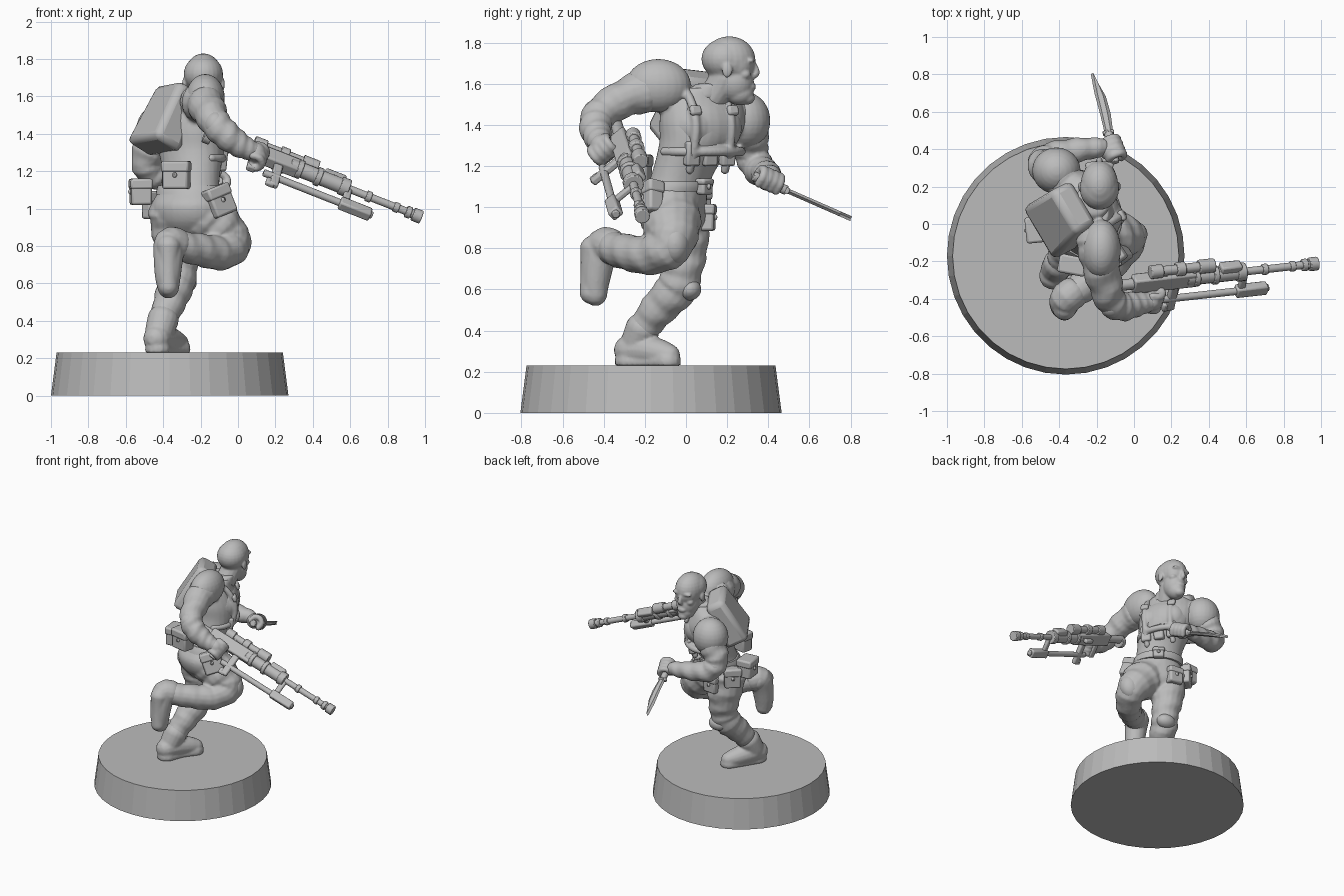
import bpy, bmesh, math
from mathutils import Vector as V, Matrix

if "Cube" in bpy.data.objects:
    bpy.data.objects.remove(bpy.data.objects["Cube"])

grey = bpy.data.materials.new("plain grey")
grey.diffuse_color = (0.5, 0.5, 0.5, 1)
grey.use_nodes = True
grey.node_tree.nodes["Principled BSDF"].inputs["Base Color"].default_value = grey.diffuse_color


def make(name, bm, voxel=0, bevel=0):
    """Turn a bmesh into an object; voxel fuses overlapping pieces."""
    bmesh.ops.recalc_face_normals(bm, faces=bm.faces)
    me = bpy.data.meshes.new(name)
    bm.to_mesh(me)
    bm.free()
    me.materials.append(grey)
    ob = bpy.data.objects.new(name, me)
    bpy.context.collection.objects.link(ob)
    if voxel:
        m = ob.modifiers.new("fuse", 'REMESH')
        m.mode, m.voxel_size, m.use_smooth_shade = 'VOXEL', voxel, True
        s = ob.modifiers.new("soften", 'SMOOTH')
        s.factor, s.iterations = 0.5, 2
    if bevel:
        b = ob.modifiers.new("bevel", 'BEVEL')
        b.width, b.segments = bevel, 2
    return ob


def frame(x, z, at=(0, 0, 0)):
    x = V(x).normalized()
    y = V(z).cross(x).normalized()
    m = Matrix((x, y, x.cross(y))).transposed().to_4x4()
    m.translation = V(at)
    return m


def spline(pts, n=4):
    out = []
    for i in range(len(pts) - 1):
        p = [pts[max(0, min(len(pts) - 1, i + k))] for k in (-1, 0, 1, 2)]
        for s in range(n):
            t = s / n
            out.append([0.5 * (2*b + (c-a)*t + (2*a-5*b+4*c-d)*t*t + (3*b-a-3*c+d)*t**3)
                        for a, b, c, d in zip(*p)])
    return out + [list(pts[-1])]


def skin(bm, rings):
    rows = [[bm.verts.new(c) for c in r] for r in rings]
    n = len(rows[0])
    for a, b in zip(rows, rows[1:]):
        for i in range(n):
            bm.faces.new((a[i], a[(i+1) % n], b[(i+1) % n], b[i]))
    bm.faces.new(rows[0])
    bm.faces.new(rows[-1])


def tube(bm, pts, wrinkle=0, sides=16):
    """Round-ended limb through (x, y, z, radius) points."""
    p = spline(pts)
    c, r = [V(q[:3]) for q in p], [q[3] for q in p]
    d0, d1 = (c[0]-c[1]).normalized(), (c[-1]-c[-2]).normalized()
    a, b, ra, rb = c[0], c[-1], r[0], r[-1]
    for k, e in ((0.95, 0.25), (0.72, 0.65), (0.3, 0.92)):
        c = [a + d0*ra*e] + c + [b + d1*rb*e]
        r = [ra*k] + r + [rb*k]
    t = [(c[min(i+1, len(c)-1)] - c[max(i-1, 0)]).normalized() for i in range(len(c))]
    q, rings = t[0].to_track_quat('Z', 'Y'), []
    for i in range(len(c)):
        if i:
            q = t[i-1].rotation_difference(t[i]) @ q
        ring = []
        for k in range(sides):
            g = math.tau*k/sides
            w = r[i]*(1 + wrinkle*math.sin(i*2.1 + 2*math.cos(g)))
            ring.append(c[i] + q @ V((w*math.cos(g), w*math.sin(g), 0)))
        rings.append(ring)
    skin(bm, rings)


def blob(bm, at, size, m=None):
    m = Matrix.Translation(at) @ (m or Matrix()) @ Matrix.Diagonal((*size, 1))
    bmesh.ops.create_uvsphere(bm, u_segments=24, v_segments=14, radius=1, matrix=m)


def block(bm, at, size, m=None):
    m = (m or Matrix()) @ Matrix.Translation(at) @ Matrix.Diagonal((*size, 1))
    return bmesh.ops.create_cube(bm, size=1, matrix=m)["verts"]


def rod(bm, m, x0, x1, z, r):
    """Cylinder along local x of the frame m."""
    t = Matrix.Translation(((x0+x1)/2, 0, z)) @ Matrix.Rotation(math.pi/2, 4, 'Y')
    bmesh.ops.create_cone(bm, cap_ends=True, segments=14, radius1=r, radius2=r, depth=x1-x0, matrix=m @ t)


def stack(bm, rows, n=28):
    """Horizontal ellipses: x, y, z, half width, half depth, turn."""
    rings = []
    for x, y, z, a, b, deg in spline(rows):
        rot = Matrix.Rotation(math.radians(deg), 3, 'Z')
        rings.append([V((x, y, z)) + rot @ V((a*math.cos(math.tau*k/n), b*math.sin(math.tau*k/n), 0))
                      for k in range(n)])
    skin(bm, rings)


def hand(bm, at, axis, palm):
    """Fist closed round an axis."""
    at, ax, u = V(at), V(axis).normalized(), V(palm).normalized()
    v = ax.cross(u).normalized()
    u = v.cross(ax)
    blob(bm, at + u*0.025, (0.055, 0.052, 0.055))
    for i in range(4):
        o = at + ax*(i-1.5)*0.032
        tube(bm, [(*(o + (u*math.cos(g) + v*math.sin(g))*0.042), 0.021)
                  for g in (0, 1, 2, 3, 4)], sides=8)


def torso_point(l, f, z):
    return V((-0.26 + 0.5*l + 0.86*f, 0.07 - 0.86*l + 0.5*f, z))


# round base
bm = bmesh.new()
bmesh.ops.create_cone(bm, cap_ends=True, segments=36, radius1=0.635, radius2=0.605,
                      depth=0.23, matrix=Matrix.Translation((-0.365, -0.17, 0.115)))
make("round_base", bm)

# trousers: standing leg, raised leg
bm = bmesh.new()
tube(bm, [(-.34, -.03, .98, .14), (-.33, -.01, .82, .12), (-.315, -.02, .69, .1), (-.33, -.05, .6, .1),
          (-.365, -.14, .5, .088), (-.4, -.21, .4, .073), (-.42, -.24, .31, .07)], .05)
tube(bm, [(-.2, -.08, .98, .15), (-.11, -.07, .9, .14), (-.04, -.08, .81, .11), (-.1, -.18, .765, .095),
          (-.2, -.28, .78, .088), (-.31, -.36, .8, .082), (-.37, -.39, .81, .08)], .045)
# pelvis and torso
stack(bm, [(-.27, -.05, .85, .1, .09, -30), (-.27, -.06, .93, .19, .15, -30), (-.27, -.07, 1.02, .2, .16, -30),
           (-.26, -.04, 1.1, .17, .14, -35), (-.25, 0, 1.2, .17, .14, -45), (-.25, .06, 1.32, .2, .165, -55),
           (-.26, .08, 1.42, .22, .17, -60), (-.27, .08, 1.52, .2, .14, -60), (-.24, .09, 1.58, .12, .1, -60)])
# sleeves
tube(bm, [(-.2, -.1, 1.57, .11), (-.17, -.25, 1.55, .1), (-.13, -.4, 1.47, .083),
          (-.07, -.44, 1.4, .08), (.01, -.43, 1.34, .068), (.07, -.42, 1.31, .055)], .07)
tube(bm, [(-.38, .24, 1.45, .1), (-.45, .3, 1.35, .1), (-.49, .32, 1.25, .083), (-.44, .36, 1.18, .078),
          (-.3, .395, 1.16, .066), (-.18, .41, 1.15, .052)], .07)
make("uniform", bm, .01)

# chest armour, shoulder plates, straps and collar
bm = bmesh.new()
turn = Matrix.Rotation(math.radians(-60), 4, 'Z')
blob(bm, torso_point(0, .06, 1.39), (.19, .12, .15), turn)
for s in (-1, 1):
    blob(bm, torso_point(s*.075, .09, 1.39), (.095, .085, .1), turn)
    tube(bm, [(*torso_point(s*.1 + .02, f, z), .022) for f, z in
              ((.1, 1.18), (.15, 1.3), (.16, 1.42), (.1, 1.53), (0, 1.585), (-.1, 1.54))], sides=10)
tube(bm, [(*torso_point(.21*math.sin(g), .165*math.cos(g), 1.27), .024)
          for g in (-1.5, -1, -.5, 0, .5, 1, 1.5)], sides=10)
blob(bm, (-.175, -.135, 1.59), (.105, .16, .13))
blob(bm, (-.415, .285, 1.42), (.13, .125, .14))
stack(bm, [(-.23, .1, 1.53, .11, .1, -60), (-.22, .12, 1.58, .095, .09, -60), (-.21, .13, 1.6, .08, .08, -60)])
make("armour_and_straps", bm, .009)

# head: neck, skull, jaw, nose, brow, ears
bm = bmesh.new()
tube(bm, [(-.22, .1, 1.5, .08), (-.2, .15, 1.56, .075), (-.185, .19, 1.63, .075)])
blob(bm, (-.185, .21, 1.715), (.1, .128, .115))
blob(bm, (-.185, .19, 1.72), (.105, .115, .1))
blob(bm, (-.185, .25, 1.7), (.09, .085, .1))
blob(bm, (-.185, .24, 1.61), (.08, .09, .1))
blob(bm, (-.185, .26, 1.555), (.062, .07, .06))
blob(bm, (-.185, .295, 1.53), (.04, .04, .032))
tube(bm, [(-.185, .325, 1.7, .015), (-.185, .342, 1.66, .017), (-.185, .335, 1.645, .02)], sides=8)
blob(bm, (-.185, .32, 1.585), (.035, .02, .02))
for s in (-1, 1):
    blob(bm, (-.185 + s*.102, .2, 1.665), (.012, .026, .036))
    blob(bm, (-.185 + s*.035, .315, 1.712), (.045, .02, .015))
    blob(bm, (-.185 + s*.05, .285, 1.645), (.03, .03, .025))
make("head", bm, .007)

# gloved hands
bm = bmesh.new()
hand(bm, (.1, -.4, 1.28), (.25, .75, .6), (-.3, -.7, .6))
hand(bm, (-.11, .40, 1.13), (-.12, .3, -.13), (-1, -.1, .1))
make("hands", bm, .008)

# boots with cuffs and soles
bm = bmesh.new()
tube(bm, [(-.4, -.21, .41, .085), (-.42, -.24, .34, .078), (-.425, -.25, .3, .072)])
tube(bm, [(-.435, -.28, .305, .074), (-.395, -.2, .305, .076), (-.345, -.12, .29, .066), (-.315, -.08, .28, .054)])
tube(bm, [(-.43, -.28, .25, .07), (-.38, -.18, .25, .06), (-.315, -.085, .25, .064)])
tube(bm, [(-.33, -.37, .81, .088), (-.365, -.4, .815, .085), (-.372, -.425, .74, .08),
          (-.375, -.44, .64, .07), (-.372, -.44, .575, .058)])
tube(bm, [(-.372, -.45, .8, .066), (-.372, -.465, .7, .048), (-.372, -.465, .58, .052)])
bmesh.ops.bisect_plane(bm, geom=bm.verts[:] + bm.edges[:] + bm.faces[:],
                       plane_co=(0, 0, .23), plane_no=(0, 0, -1), clear_outer=True)
bmesh.ops.holes_fill(bm, edges=[e for e in bm.edges if e.is_boundary])
make("boots", bm, .009)

# knee pads and elbow pads
bm = bmesh.new()
blob(bm, (-.295, .015, .6), (.075, .06, .055))
blob(bm, (-.015, -.055, .82), (.088, .075, .1))
blob(bm, (-.12, -.445, 1.45), (.06, .06, .07))
blob(bm, (-.5, .335, 1.23), (.06, .07, .07))
make("joint_pads", bm, .009)

# belt, pouches with flaps, chest pockets and buckles
bm = bmesh.new()
stack(bm, [(-.262, -.045, 1.075, .187, .155, -33), (-.26, -.035, 1.1, .185, .155, -34),
           (-.258, -.025, 1.125, .18, .15, -36)])
make("belt", bm)
bm = bmesh.new()
for at, out, up, size in (((-.33, -.22, 1.18), (-.2, -1, .1), (0, 0, 1), (.14, .09, .15)),
                          ((-.1, -.18, 1.04), (.6, -.8, 0), (-.4, 0, 1), (.14, .08, .16)),
                          ((-.52, -.03, 1.09), (-1, -.1, 0), (0, 0, 1), (.13, .11, .14)),
                          ((-.30, .1, .95), (.1, 1, 0), (0, 0, 1), (.11, .08, .13)),
                          ((-.45, .06, 1.02), (-.7, .8, 0), (0, 0, 1), (.12, .07, .15)),
                          ((-.16, .09, 1.1), (.6, .8, 0), (0, 0, 1), (.08, .05, .08))):
    m = frame(V(up).cross(V(out)), up, at)
    block(bm, (0, 0, 0), size, m)
    block(bm, (0, 0, size[2]*.3), (size[0]+.01, size[1]+.01, size[2]*.4), m)
    block(bm, (0, size[1]*-.5, 0), (.025, .025, .03), m)
for l in (-.1, 0.0, .1):
    block(bm, (0, 0, 0), (.075, .05, .12), frame((.5, -.86, 0), (.1, .06, 1), torso_point(l + .02, .125, 1.26)))
for l in (-.09, .12):
    block(bm, (0, 0, 0), (.06, .03, .05), frame((.5, -.86, 0), (-.3, -.2, 1), torso_point(l, .16, 1.47)))
make("pouches", bm, bevel=.014)

# backpack, leaning forward and narrower at the top
bm = bmesh.new()
m = frame((.5, -.84, .1), (.42, .25, .87), (-.385, .035, 1.485))
for at, size in (((0, 0, 0), (.33, .18, .36)), ((0, .06, -.06), (.26, .1, .2))):
    for v in block(bm, at, size, m):
        p = m.inverted() @ v.co
        if p.z > .1:
            p.x *= .82
            p.y *= .8
            v.co = m @ p
make("backpack", bm, bevel=.035)

# rifle: stock, receiver, scope, barrel, muzzle, folded bipod
R = frame((.99, .11, -.39), (.1, .75, .65), (0, -.32, 1.34))
bm = bmesh.new()
for x0, x1, z, r in ((-.18, .02, 0, .03), (-.19, -.15, -.02, .045), (.3, .62, 0, .042), (.6, 1.0, 0, .021),
                     (.34, .37, 0, .052), (.45, .48, 0, .052), (.59, .64, 0, .05), (.74, .77, 0, .03),
                     (.9, .93, 0, .028), (.97, 1.0, 0, .033), (1.01, 1.06, 0, .037), (.99, 1.02, 0, .025),
                     (.1, .42, .07, .026), (.08, .15, .07, .037), (.36, .45, .07, .038),
                     (.23, .28, .07, .038), (.17, .8, -.135, .02)):
    rod(bm, R, x0, x1, z, r)
make("rifle_tubes", bm, bevel=.005)
bm = bmesh.new()
for at, size in (((.17, 0, 0), (.36, .07, .09)), ((.17, 0, .045), (.03, .04, .06)),
                 ((.34, 0, .045), (.03, .04, .06)), ((.55, 0, .04), (.12, .06, .05)),
                 ((.7, 0, -.135), (.18, .055, .06)), ((.24, 0, -.12), (.05, .035, .18)),
                 ((.64, 0, -.07), (.04, .03, .13)), ((.1, 0, -.09), (.05, .04, .12)),
                 ((.25, .045, 0), (.08, .04, .03)), ((.22, 0, -.19), (.05, .03, .05))):
    block(bm, at, size, R)
make("rifle_body", bm, bevel=.01)

# knife: handle, guard, flat curved blade
K = frame((-.07, .32, -.14), (0, .4, 1), (-.135, .48, 1.085))
bm = bmesh.new()
rod(bm, K, -.17, .01, 0, .024)
block(bm, (.01, 0, 0), (.02, .06, .03), K)
make("knife_handle", bm, bevel=.005)
bm = bmesh.new()
outline = [(0, -.025), (.12, -.034), (.22, -.028), (.3, -.004), (.362, .025), (.25, .028), (.12, .022), (0, .02)]
skin(bm, [[K @ V((x, y*k, z)) for x, y in outline] for z, k in ((-.012, .5), (0, 1), (.012, .5))])
make("knife_blade", bm)

# smooth shading that keeps hard edges
bpy.ops.object.select_all(action='DESELECT')
for ob in bpy.context.scene.objects:
    if ob.name != "round_base":
        ob.select_set(True)
        bpy.context.view_layer.objects.active = ob
bpy.ops.object.shade_smooth_by_angle(angle=math.radians(35))
